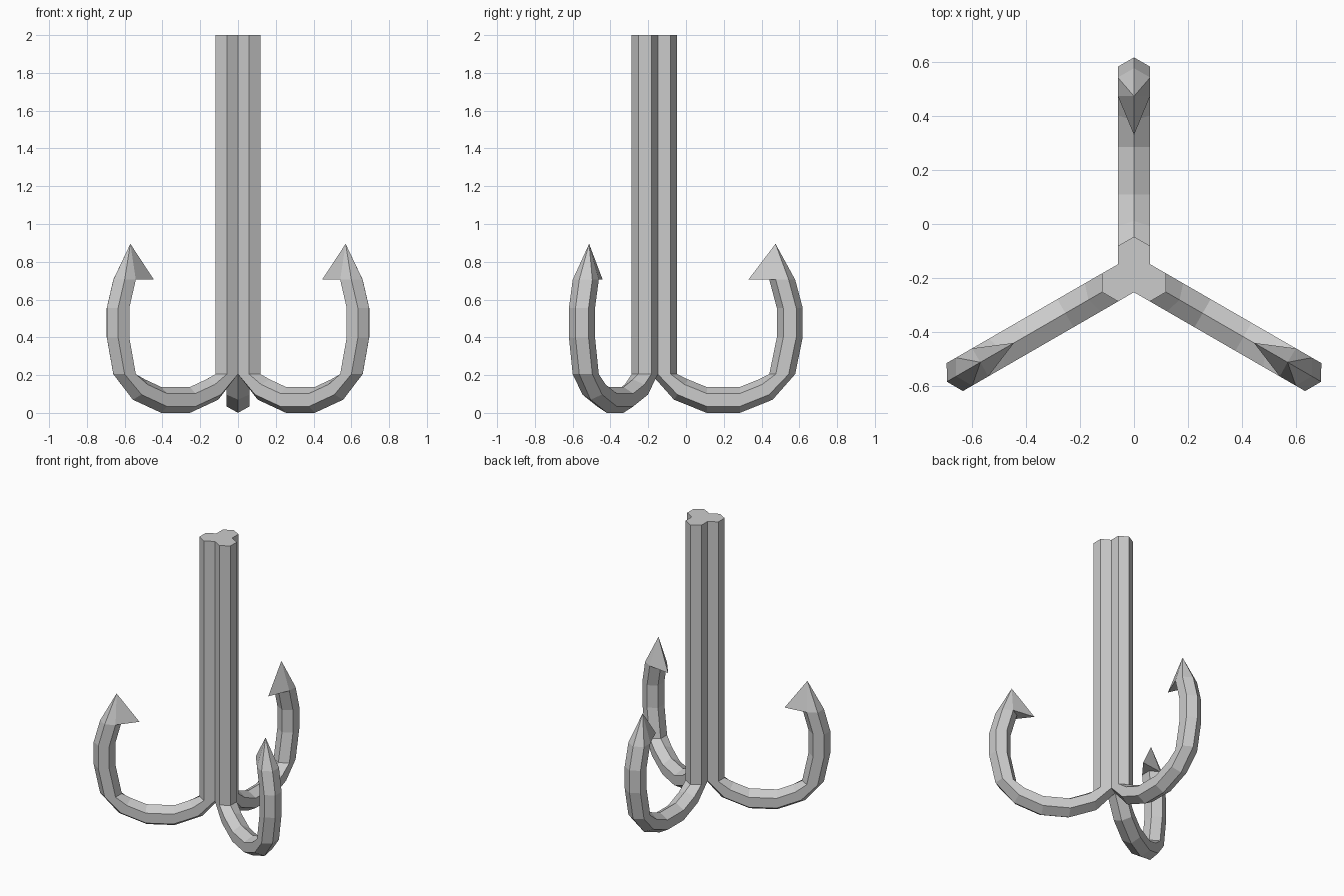
import bpy, bmesh, math
from mathutils import Vector, Matrix

cube = bpy.data.objects.get("Cube")
if cube:
    bpy.data.objects.remove(cube, do_unlink=True)

CENTRE_Y = -0.184   # axis of the shaft
HALF_WIDTH = 0.06   # half width of the hexagonal bar
BAR = 0.137         # corner to corner depth of the bar

# One material for the whole hook
metal = bpy.data.materials.new("grey metal")
metal.use_nodes = True
colour = (0.6, 0.6, 0.6, 1)
metal.diffuse_color = colour
metal.node_tree.nodes["Principled BSDF"].inputs["Base Color"].default_value = colour

# Bar cross-sections: (radius, height) on the outside and inside of the bend
SECTIONS = [
    ((0, 2), (BAR, 2)),
    ((0, 0.205), (BAR, 0.205)),
    ((0.12, 0.07), (0.195, 0.177)),
    ((0.294, 0), (0.294, BAR)),
    ((0.469, 0), (0.469, BAR)),
    ((0.643, 0.07), (0.568, 0.177)),
    ((0.762, 0.205), (0.625, 0.205)),
    ((0.802, 0.4), (0.665, 0.4)),
    ((0.802, 0.555), (0.665, 0.555)),
    ((0.762, 0.705), (0.625, 0.705)),
]
TIP = Vector((0, 0.658, 0.895))
BARB = Vector((0, 0.514, 0.705))


def hexagon(bm, outer, inner):
    """Six corners running from the outside of the bend round to the inside."""
    a, b = Vector((0, *outer)), Vector((0, *inner))
    steps = [(0, 0), (0.25, 1), (0.75, 1), (1, 0), (0.75, -1), (0.25, -1)]
    return [bm.verts.new(a.lerp(b, t) + Vector((s * HALF_WIDTH, 0, 0))) for t, s in steps]


def add_prong(bm, angle):
    first = len(bm.verts)
    rings = [hexagon(bm, o, i) for o, i in SECTIONS]
    # Bar, leaving out the shaft sides buried against the other prongs
    for n, (r0, r1) in enumerate(zip(rings, rings[1:])):
        for k in range(6):
            if n == 0 and k in (0, 5):
                continue
            j = (k + 1) % 6
            bm.faces.new((r0[k], r0[j], r1[j], r1[k]))
    bm.faces.new(rings[0])
    # Pointed tip with a barb on the inner side
    tip, barb = bm.verts.new(TIP), bm.verts.new(BARB)
    end = rings[-1]
    base = end[:3] + [barb] + end[4:]
    for k in range(6):
        bm.faces.new((base[k], base[(k + 1) % 6], tip))
    for side in (end[2], end[4]):
        bm.faces.new((side, end[3], barb))
    bm.verts.ensure_lookup_table()
    place = Matrix.Translation((0, CENTRE_Y, 0)) @ Matrix.Rotation(angle, 4, "Z")
    bmesh.ops.transform(bm, matrix=place, verts=bm.verts[first:])


# Three prongs round the axis, welded along the shaft
bm = bmesh.new()
for n in range(3):
    add_prong(bm, n * math.tau / 3)
bmesh.ops.remove_doubles(bm, verts=bm.verts[:], dist=0.002)
caps = [f for f in bm.faces if all(v.co.z > 1.99 for v in f.verts)]
bmesh.ops.dissolve_faces(bm, faces=caps)
bmesh.ops.recalc_face_normals(bm, faces=bm.faces[:])

mesh = bpy.data.meshes.new("three_pronged_hook")
bm.to_mesh(mesh)
bm.free()
mesh.materials.append(metal)
hook = bpy.data.objects.new("three_pronged_hook", mesh)
bpy.context.collection.objects.link(hook)
